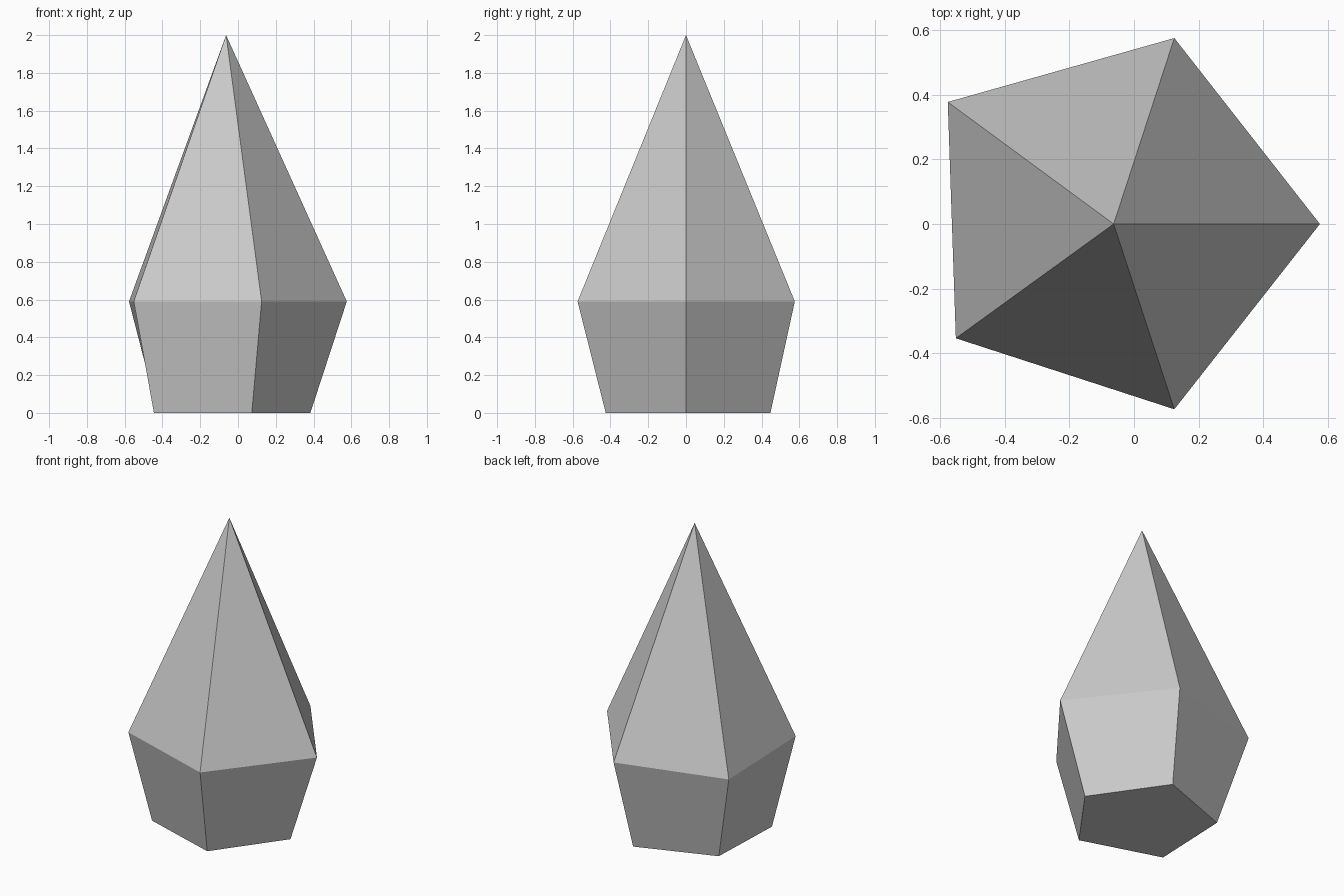
import bpy
import bmesh

default = bpy.data.objects.get("Cube")
if default:
    bpy.data.objects.remove(default, do_unlink=True)

# Plain grey stone
stone = bpy.data.materials.new("grey_stone")
stone.use_nodes = True
colour = (0.6, 0.6, 0.6, 1.0)
stone.diffuse_color = colour
stone.node_tree.nodes["Principled BSDF"].inputs["Base Color"].default_value = colour

# Slightly irregular five-sided outlines, counter-clockwise from +x
base_outline = [(0.383, 0), (0.073, 0.447), (-0.425, 0.265), (-0.445, -0.26), (0.073, -0.425)]
girdle_outline = [(0.576, 0), (0.125, 0.576), (-0.577, 0.378), (-0.552, -0.354), (0.125, -0.574)]
girdle_height = 0.59
tip_position = (-0.063, 0, 2)

bm = bmesh.new()
base = [bm.verts.new((x, y, 0)) for x, y in base_outline]
girdle = [bm.verts.new((x, y, girdle_height)) for x, y in girdle_outline]
tip = bm.verts.new(tip_position)

# Flat underside, flaring lower walls and pointed upper facets
bm.faces.new(base[::-1])
for i in range(len(base)):
    j = (i + 1) % len(base)
    bm.faces.new((base[i], base[j], girdle[j], girdle[i]))
    bm.faces.new((girdle[i], girdle[j], tip))
bmesh.ops.recalc_face_normals(bm, faces=bm.faces)

mesh = bpy.data.meshes.new("crystal")
bm.to_mesh(mesh)
bm.free()
mesh.materials.append(stone)
crystal = bpy.data.objects.new("crystal", mesh)
bpy.context.collection.objects.link(crystal)
